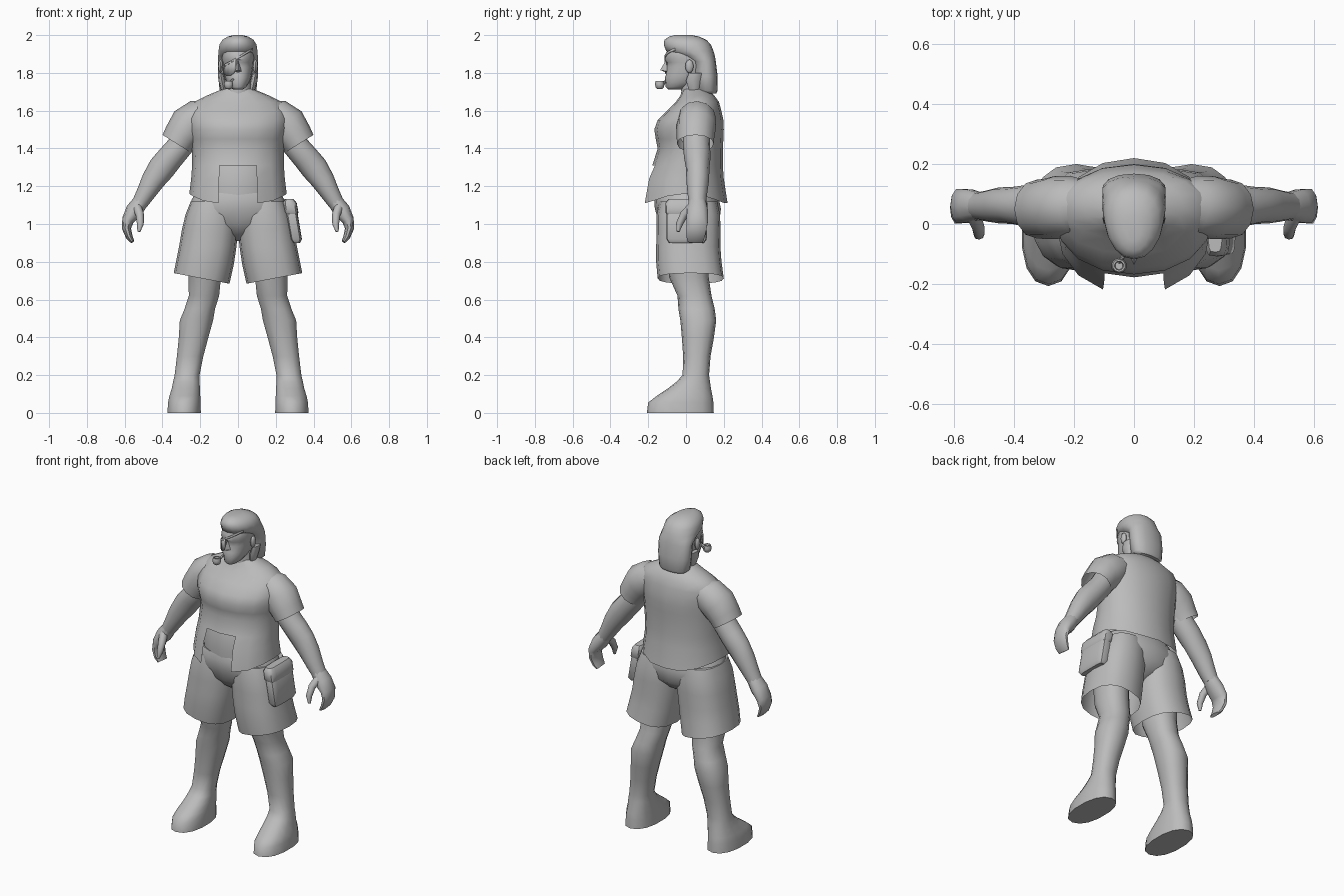
import bpy, bmesh, math
from mathutils import Vector

grey = bpy.data.materials.new("plain_grey")
grey.diffuse_color = (0.5, 0.5, 0.5, 1)


def finish(name, bm, mirror=False, angle=50):
    bmesh.ops.recalc_face_normals(bm, faces=bm.faces)
    me = bpy.data.meshes.new(name)
    bm.to_mesh(me)
    bm.free()
    me.materials.append(grey)
    me.shade_smooth()
    me.set_sharp_from_angle(angle=math.radians(angle))
    ob = bpy.data.objects.new(name, me)
    bpy.context.collection.objects.link(ob)
    if mirror:
        mod = ob.modifiers.new("mirror", 'MIRROR')
        mod.use_mirror_merge = False
    return ob


def skin(rings, cap_start=True, cap_end=True):
    """Join rings of points into a tube."""
    bm = bmesh.new()
    vs = [[bm.verts.new(p) for p in r] for r in rings]
    n = len(vs[0])
    for a, b in zip(vs, vs[1:]):
        for i in range(n):
            j = (i + 1) % n
            bm.faces.new((a[i], a[j], b[j], b[i]))
    if cap_start:
        bm.faces.new(vs[0])
    if cap_end:
        bm.faces.new(vs[-1])
    return bm


def power(v, p):
    return math.copysign(abs(v) ** p, v)


def stack(rows, n=16, p=1.0, egg=0.0):
    """Rings at heights; rows are z, x0, x1, y0, y1, optional slope. First point is at the front."""
    rings = []
    for z, x0, x1, y0, y1, *slope in rows:
        s = slope[0] if slope else 0
        ring = []
        for i in range(n):
            a = 2 * math.pi * i / n
            c = -power(math.cos(a), p)
            x = power(math.sin(a), p) * (x1 - x0) / 2 * (1 + egg * c)
            ring.append(((x0 + x1) / 2 + x, (y0 + y1) / 2 + c * (y1 - y0) / 2, z + s * x))
        rings.append(ring)
    return rings


def limb(path, n=12):
    """Rings across a path; rows are x, y, z, in-plane radius, depth radius."""
    pts = [Vector(r[:3]) for r in path]
    rings = []
    for i, r in enumerate(path):
        t = (pts[min(i + 1, len(pts) - 1)] - pts[max(i - 1, 0)]).normalized()
        u = t.cross(Vector((0, 1, 0))).normalized()
        v = u.cross(t)
        rings.append([pts[i] + u * r[3] * math.cos(k * math.tau / n)
                      + v * r[4] * math.sin(k * math.tau / n) for k in range(n)])
    return rings


def sym(rows):
    return [(z, -w, w, *rest) for z, w, *rest in rows]


# Shirt body, with a dipped hem and an open slit at the lower front
rows = sym([(1.16, .258, -.235, .22), (1.24, .248, -.21, .20), (1.31, .243, -.178, .195),
            (1.40, .245, -.15, .195), (1.45, .25, -.16, .198), (1.50, .26, -.168, .2),
            (1.55, .265, -.15, .198), (1.60, .262, -.10, .187), (1.645, .235, -.055, .175),
            (1.68, .165, -.03, .15), (1.715, .08, -.015, .115)])
rings = stack(rows, p=.95)
rings[0] = [(x, y, z - .05 * min(1, (y / .2) ** 2)) for x, y, z in rings[0]]
bm = skin(rings, False, False)
slit = [f for f in bm.faces if f.calc_center_median().z < 1.31
        and abs(f.calc_center_median().x) < .08 and f.calc_center_median().y < 0]
bmesh.ops.delete(bm, geom=slit, context='FACES')
finish("shirt_body", bm)

# Sleeves, arms, hands and thumbs
finish("sleeve", skin(limb([(.13, .07, 1.60, .06, .07), (.20, .06, 1.565, .10, .10),
                            (.26, .055, 1.52, .108, .105), (.30, .05, 1.465, .095, .1),
                            (.325, .05, 1.425, .088, .098)]), True, False), True)
finish("arm", skin(limb([(.24, .055, 1.52, .07, .07), (.30, .055, 1.42, .068, .072),
                         (.36, .06, 1.35, .07, .07), (.405, .062, 1.295, .072, .062),
                         (.45, .062, 1.23, .062, .06), (.49, .06, 1.16, .05, .052),
                         (.52, .06, 1.11, .042, .046)])), True)
finish("hand", skin(limb([(.51, .06, 1.125, .04, .045), (.55, .06, 1.07, .046, .058),
                          (.583, .06, 1.02, .032, .06), (.59, .055, .975, .024, .056),
                          (.575, .05, .93, .018, .05), (.558, .048, .905, .01, .042)], 10)), True)
finish("thumb", skin(limb([(.535, .03, 1.09, .025, .025), (.52, -.01, 1.05, .022, .022),
                           (.517, -.035, 1.0, .018, .018), (.525, -.042, .96, .008, .008)], 8)), True)

# Belly and neck
finish("belly", skin(stack(sym([(1.10, .2, -.16, .15), (1.20, .215, -.165, .16),
                                (1.30, .21, -.15, .16), (1.38, .2, -.12, .15)]))))
finish("neck", skin(stack(sym([(1.62, .09, -.03, .12), (1.70, .072, -.025, .11),
                               (1.80, .065, -.03, .11)]), 12)))

# Shorts: hips plus two flared open legs
finish("shorts_hips", skin(stack(sym([(.91, .03, -.04, .06), (.95, .12, -.1, .13),
                                      (1.0, .24, -.14, .175), (1.08, .258, -.165, .185),
                                      (1.13, .245, -.168, .175), (1.165, .222, -.16, .16)]), p=.9)))
finish("shorts_leg", skin(stack([(1.12, .01, .25, -.14, .165), (1.05, .0, .278, -.155, .18),
                                 (.97, .0, .297, -.155, .183), (.88, .008, .312, -.158, .182),
                                 (.80, .022, .326, -.158, .188, .08),
                                 (.712, .045, .34, -.15, .2, .19)], p=.82), True, False), True)

# Legs flowing into boot-like feet
finish("leg", skin(stack([(.86, .09, .27, -.1, .12), (.72, .088, .265, -.09, .12),
                          (.62, .098, .262, -.045, .135), (.55, .12, .285, -.04, .152),
                          (.49, .13, .31, -.03, .16), (.40, .155, .315, -.022, .148),
                          (.30, .182, .325, -.015, .13), (.20, .202, .337, -.018, .122),
                          (.165, .202, .345, -.05, .127), (.13, .2, .352, -.095, .132),
                          (.09, .198, .365, -.155, .14), (.055, .196, .372, -.2, .145),
                          (0, .195, .376, -.207, .147)], 14, .88)), True)

# Hip pouch on one side, leaning with the thigh, with a flap
for name, z0, z1, grow in (("pouch", .9, 1.125, 0), ("pouch_flap", 1.04, 1.132, .005)):
    mid = (z0 + z1) / 2
    prof = []
    for z in (z0, z0 + .02, mid, z1 - .02, z1):
        w = (.018 if z in (z0, z1) else .032) + grow
        d = .092 if z in (z0, z1) else .106
        cx = .305 - (z - .93) * .17
        prof.append((z, cx - w, cx + w, -d + .003 - grow, d + .003 + grow))
    finish(name, skin(stack(prof, 16, .45)), angle=40)

# Head
finish("head", skin(stack(sym([(1.712, .025, -.095, -.03), (1.725, .043, -.108, .02),
                               (1.75, .06, -.107, .07), (1.775, .069, -.112, .1),
                               (1.79, .073, -.106, .11), (1.83, .08, -.104, .13),
                               (1.855, .082, -.1, .13), (1.87, .084, -.113, .13),
                               (1.90, .083, -.106, .13), (1.94, .078, -.09, .12)]), p=.92)))

# Nose
bm = bmesh.new()
tip, top, l, r, base = [bm.verts.new(p) for p in (
    (0, -.137, 1.815), (0, -.105, 1.868), (-.02, -.098, 1.808), (.02, -.098, 1.808), (0, -.1, 1.8))]
for f in ((tip, top, l), (top, tip, r), (tip, l, base), (r, tip, base)):
    bm.faces.new(f)
finish("nose", bm)

# Ears
bm = bmesh.new()
bmesh.ops.create_uvsphere(bm, u_segments=8, v_segments=6, radius=1)
for v in bm.verts:
    v.co = (.092 + v.co.x * .013, .018 + v.co.y * .022, 1.835 + v.co.z * .036)
finish("ear", bm, True)

# Hair: long at the back and sides, swept up over the forehead
finish("hair", skin(stack(sym([(1.69, .08, .075, .16), (1.705, .097, .04, .167),
                               (1.78, .105, .032, .168), (1.86, .106, .025, .158),
                               (1.89, .105, -.04, .153), (1.915, .103, -.105, .146),
                               (1.95, .098, -.118, .132), (1.975, .082, -.114, .108),
                               (1.992, .055, -.09, .07), (2.0, .025, -.06, .03)]),
                          p=.92, egg=.15)))
# Front locks beside the jaw
finish("hair_lock", skin(stack([(1.71, .06, .09, .015, .07), (1.76, .068, .104, .0, .08),
                                (1.80, .078, .106, .015, .09)], 8)), True)


# Eye patch and its strap, thin plates wrapped on the face
def face_plate(name, columns):
    bm = bmesh.new()
    pairs = []
    for x, lo, hi in columns:
        y = .012 - .124 * math.sqrt(max(0, 1 - (x / .09) ** 2))
        pairs.append([bm.verts.new((x, y, z)) for z in (lo, hi)])
    for a, b in zip(pairs, pairs[1:]):
        bm.faces.new((a[0], b[0], b[1], a[1]))
    ob = finish(name, bm)
    mod = ob.modifiers.new("thickness", 'SOLIDIFY')
    mod.thickness, mod.offset = .006, 0


face_plate("eye_patch", [(-.078, 1.80, 1.84), (-.06, 1.785, 1.852), (-.04, 1.785, 1.862),
                         (-.02, 1.80, 1.872), (-.01, 1.825, 1.876)])
strap = [-.085 + .02 * i for i in range(9)]
face_plate("patch_strap", [(x, 1.874 + x * .6, 1.886 + x * .6) for x in strap])

# Smoking pipe: bowl and stem
finish("pipe_bowl", skin(stack([(z, -.05 - w, -.05 + w, -.139 - w, -.139 + w) for z, w in (
    (1.714, .012), (1.722, .021), (1.74, .026), (1.758, .021), (1.758, .015), (1.735, .013))], 10)))
finish("pipe_stem", skin(limb([(-.05, -.13, 1.728, .007, .007), (-.042, -.115, 1.745, .007, .007),
                               (-.03, -.105, 1.764, .006, .006), (-.018, -.095, 1.768, .006, .006)], 6)))
